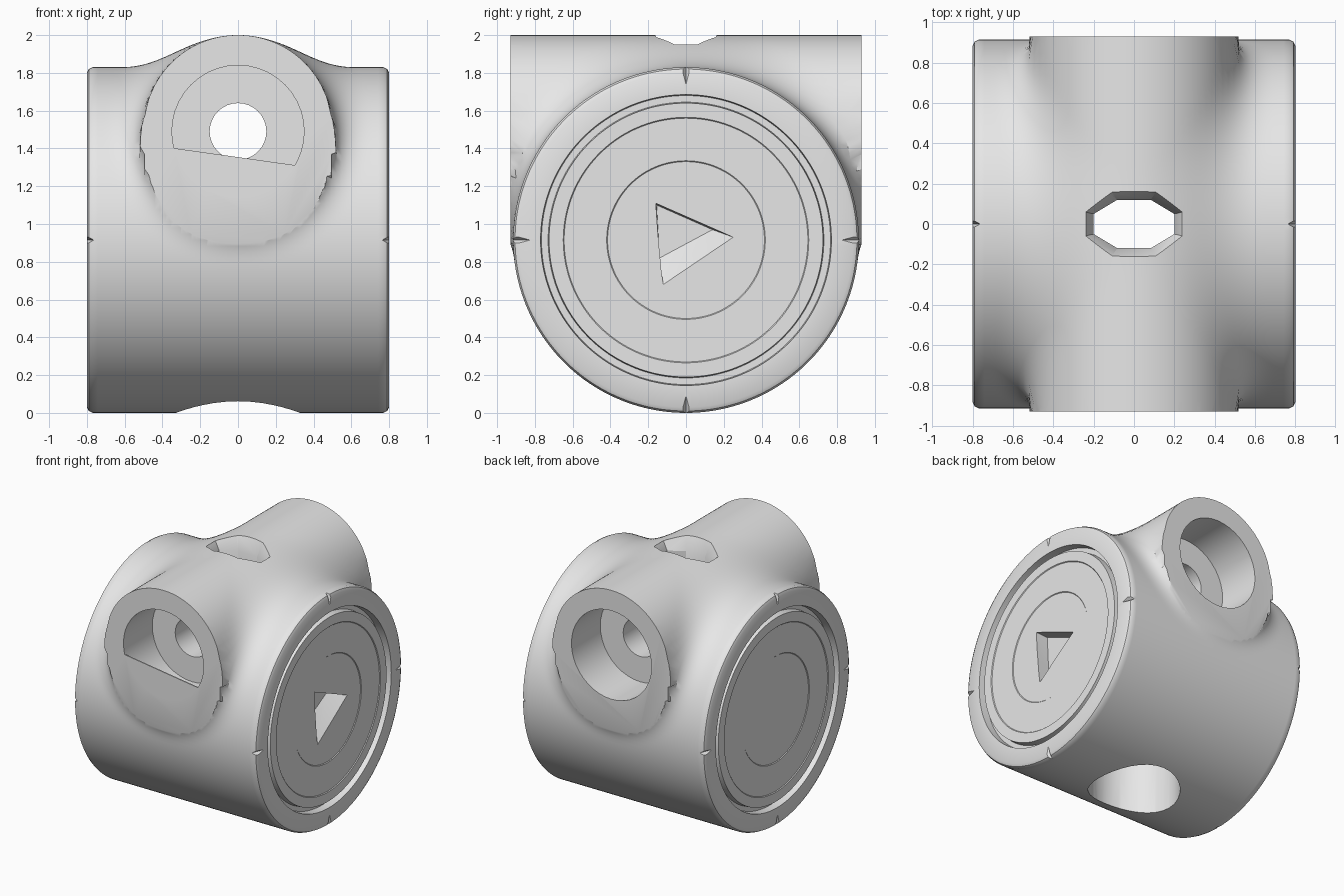
import bpy
import bmesh
from math import sin, cos, pi, radians, hypot

if "Cube" in bpy.data.objects:
    bpy.data.objects.remove(bpy.data.objects["Cube"], do_unlink=True)

BARREL_R = 0.915      # barrel runs along x, resting on the ground
TUBE_R, TUBE_Z = 0.5, 1.5   # cross tube runs along y
BORE_Z = 1.49
HALF_X, HALF_Y = 0.8, 0.93
BLEND = 0.2
SEGMENTS = 180

grey = bpy.data.materials.new("plain_grey")
grey.use_nodes = True
grey.diffuse_color = (0.8, 0.8, 0.8, 1)
grey.node_tree.nodes["Principled BSDF"].inputs["Base Color"].default_value = (0.8, 0.8, 0.8, 1)


def finish(bm, name):
    bmesh.ops.recalc_face_normals(bm, faces=bm.faces)
    mesh = bpy.data.meshes.new(name)
    bm.to_mesh(mesh)
    bm.free()
    mesh.materials.append(grey)
    obj = bpy.data.objects.new(name, mesh)
    bpy.context.collection.objects.link(obj)
    return obj


def hull(points, name):
    bm = bmesh.new()
    for p in points:
        bm.verts.new(p)
    res = bmesh.ops.convex_hull(bm, input=bm.verts)
    loose = {g for g in res["geom_interior"] if isinstance(g, bmesh.types.BMVert)}
    bmesh.ops.delete(bm, geom=list(loose), context="VERTS")
    bmesh.ops.dissolve_limit(bm, angle_limit=0.001, verts=bm.verts, edges=bm.edges)
    return finish(bm, name)


def ring(ru, rv, n, start=0.0):
    return [(ru * cos(start + 2 * pi * i / n), rv * sin(start + 2 * pi * i / n)) for i in range(n)]


def activate(obj):
    bpy.ops.object.select_all(action="DESELECT")
    obj.select_set(True)
    bpy.context.view_layer.objects.active = obj


def cut(body, points, operation="DIFFERENCE"):
    cutter = hull(points, "cutter")
    cutter.hide_render = True
    mod = body.modifiers.new("cut", "BOOLEAN")
    mod.operation, mod.solver, mod.object = operation, "EXACT", cutter
    activate(body)
    bpy.ops.object.modifier_apply(modifier=mod.name)
    bpy.data.objects.remove(cutter, do_unlink=True)


def distance(x, y, z):
    # Barrel and tube joined by a soft fillet
    a = hypot(y, z - BARREL_R) - BARREL_R
    b = hypot(x, z - TUBE_Z) - TUBE_R
    h = max(BLEND - abs(a - b), 0)
    return min(a, b) - h * h / (4 * BLEND)


def surface_radius(x, t):
    def f(r):
        return distance(x, r * cos(t), BARREL_R + r * sin(t))
    r = 0.85
    while r < 1.6 and f(r) < 0:
        r += 0.02
    lo, hi = r - 0.02, r
    for _ in range(12):
        mid = (lo + hi) / 2
        lo, hi = (mid, hi) if f(mid) < 0 else (lo, mid)
    return lo


# Barrel with cross tube, lofted along x, ends stepped and grooved
end_profile = [(0.79, 0.905), (0.8, 0.885), (0.8, 0.77), (0.74, 0.765), (0.74, 0.73),
               (0.79, 0.725), (0.79, 0.65), (0.784, 0.645), (0.784, 0.42), (0.779, 0.415)]
rows = [(-x, r) for x, r in reversed(end_profile)]
rows += [(-0.77 + 1.54 * i / 56, None) for i in range(57)]
rows += end_profile
angles = [2 * pi * i / SEGMENTS for i in range(SEGMENTS)]
bm = bmesh.new()
loops = []
for x, fixed in rows:
    loop = []
    for t in angles:
        r = fixed or surface_radius(x, t)
        loop.append(bm.verts.new((x, r * cos(t), BARREL_R + r * sin(t))))
    loops.append(loop)
for a, b in zip(loops, loops[1:]):
    for i in range(SEGMENTS):
        j = (i + 1) % SEGMENTS
        bm.faces.new((a[i], a[j], b[j], b[i]))
bm.faces.new(loops[0])
bm.faces.new(loops[-1])
body = finish(bm, "cross_tube_housing")

# Trim the tube ends flat
cut(body, [(x, y, z) for x in (-1, 1) for y in (-HALF_Y, HALF_Y) for z in (-1, 3)], "INTERSECT")

# Tube bore with a wide counterbore at each end
for s in (-1, 1):
    cut(body, [(u, s * y, BORE_Z + v) for y in (0.57, 1.1) for u, v in ring(0.35, 0.35, 40)])
cut(body, [(u, y, BORE_Z + v) for y in (-0.6, 0.6) for u, v in ring(0.15, 0.15, 32)])

# Vertical slot, its flared mouth on top and the wide hole underneath
slot = ring(0.2 / cos(pi / 8), 0.12 / cos(pi / 8), 8, pi / 8)
cut(body, [(u, v, z) for z in (0.4, 2.1) for u, v in slot])
cut(body, [(u * k, v * k, z) for z, k in ((1.88, 0.98), (2.05, 1.5)) for u, v in slot])
cut(body, [(u, v, z) for z in (-0.1, 0.42) for u, v in ring(0.33, 0.33, 32)])

# Small notches around both rims
for s in (-1, 1):
    for q in range(4):
        t = q * pi / 2
        base = [(s * (0.8 + dx), 0.95, w) for dx, w in ((0.04, 0.06), (0.04, -0.06), (-0.05, 0))]
        tip = (s * 0.802, 0.82, 0)
        cut(body, [(x, r * cos(t) - w * sin(t), BARREL_R + r * sin(t) + w * cos(t))
                   for x, r, w in base + [tip]])

# Triangular recess in the +x end
mouth = [(-0.16, 1.11), (0.25, 0.93), (-0.12, 0.68)]
floor = [(-0.155, 1.1), (0.14, 0.97), (-0.14, 0.82)]
cut(body, [(x, y, z) for x in (0.779, 0.9) for y, z in mouth] + [(0.68, y, z) for y, z in floor])

# Lip closing the lower part of the front bore
lip = hull([(0.36 * cos(radians(a)), y, BORE_Z + 0.36 * sin(radians(a)))
            for y in (-HALF_Y, -HALF_Y + 0.009) for a in range(194, 331, 8)], "front_lip")

for obj in (body, lip):
    activate(obj)
    bpy.ops.object.shade_smooth_by_angle(angle=radians(32))
